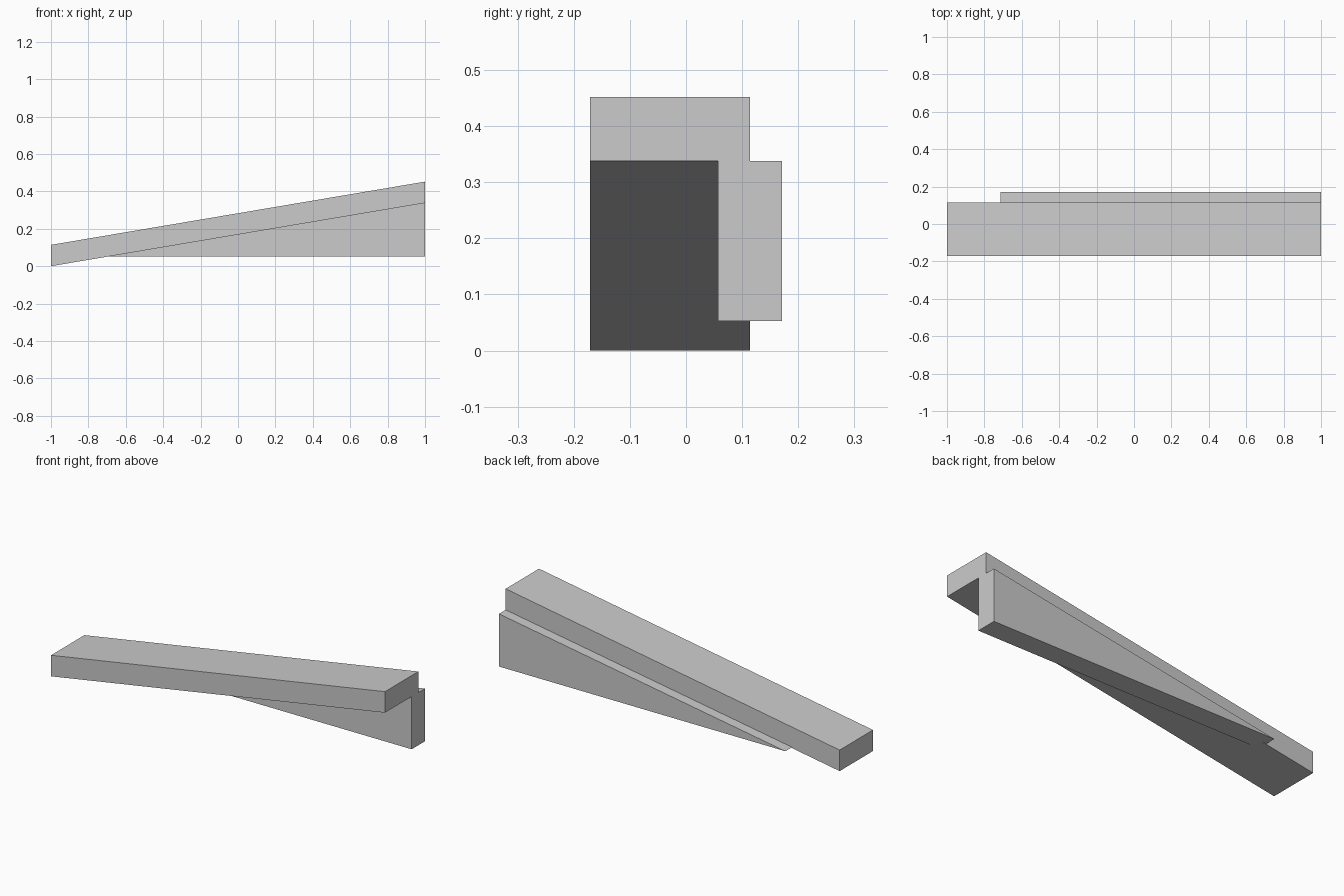
import bpy
import bmesh
from mathutils import Vector

default_cube = bpy.data.objects.get("Cube")
if default_cube:
    bpy.data.objects.remove(default_cube, do_unlink=True)

# Single plain grey finish
grey = bpy.data.materials.new("light_grey")
grey.use_nodes = True
colour = (0.6, 0.6, 0.6, 1)
grey.diffuse_color = colour
grey.node_tree.nodes["Principled BSDF"].inputs["Base Color"].default_value = colour


def extrude_profile(name, profile, y_front, y_back):
    """Extrude an (x, z) profile from y_front to y_back."""
    bm = bmesh.new()
    face = bm.faces.new([bm.verts.new((x, y_front, z)) for x, z in profile])
    result = bmesh.ops.extrude_face_region(bm, geom=[face])
    moved = [v for v in result["geom"] if isinstance(v, bmesh.types.BMVert)]
    bmesh.ops.translate(bm, verts=moved, vec=Vector((0, y_back - y_front, 0)))
    bmesh.ops.recalc_face_normals(bm, faces=bm.faces)
    mesh = bpy.data.meshes.new(name)
    bm.to_mesh(mesh)
    bm.free()
    mesh.materials.append(grey)
    obj = bpy.data.objects.new(name, mesh)
    bpy.context.collection.objects.link(obj)
    return obj


rise = 0.338
thickness = 0.114

# Sloping beam with plumb-cut ends
extrude_profile("sloping_beam",
                [(-1, 0), (1, rise), (1, rise + thickness), (-1, thickness)],
                -0.171, 0.114)

# Triangular support under the rear edge, its tip buried in the beam
extrude_profile("support_wedge",
                [(-0.715, 0.053), (1, 0.053), (1, rise)],
                0.057, 0.171)
